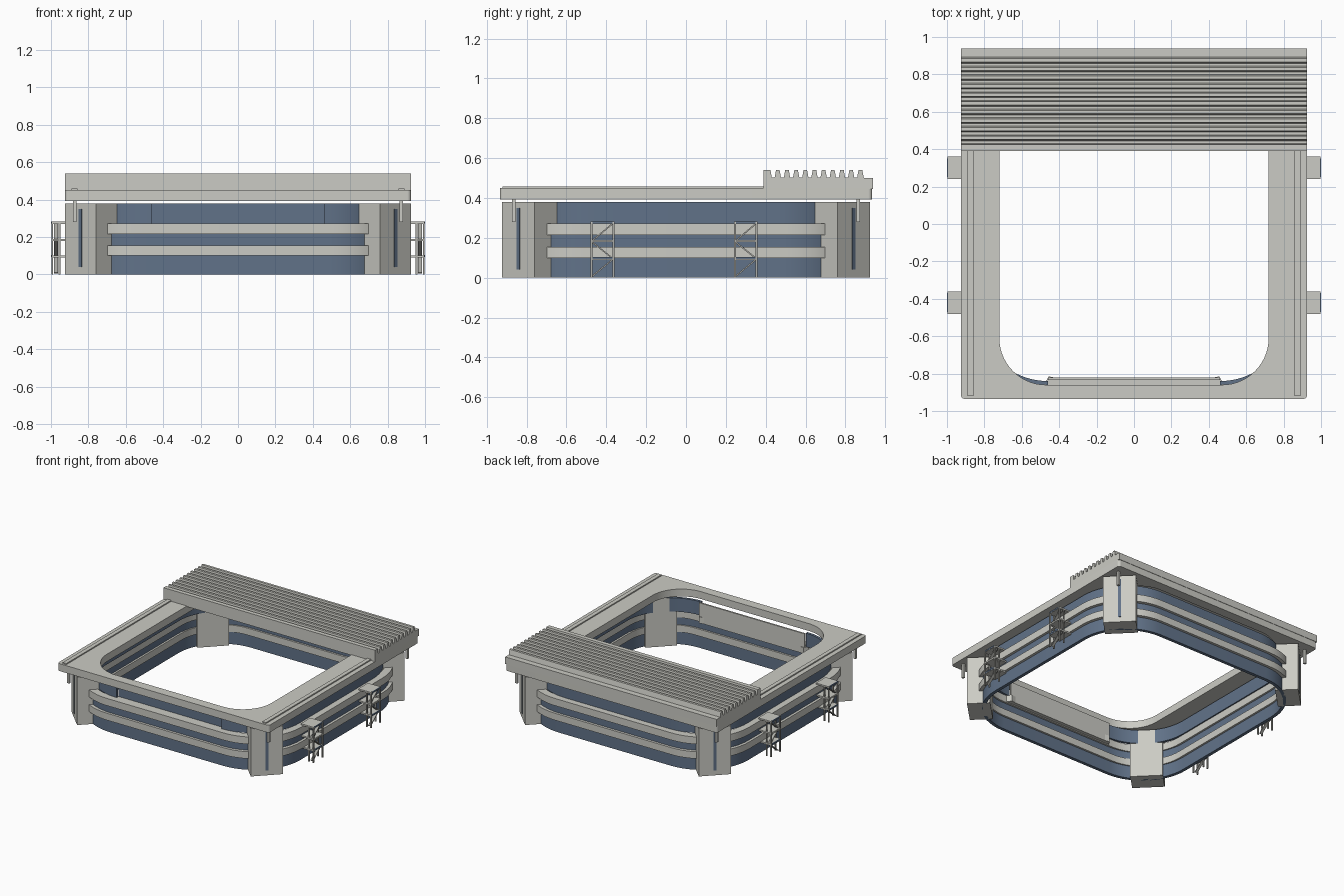
import bpy, bmesh, math
from mathutils import Vector, Matrix

cube = bpy.data.objects.get("Cube")
if cube:
    bpy.data.objects.remove(cube, do_unlink=True)


def material(name, rgb):
    m = bpy.data.materials.new(name)
    m.use_nodes = True
    col = (*rgb, 1)
    m.diffuse_color = col
    m.node_tree.nodes["Principled BSDF"].inputs["Base Color"].default_value = col
    return m


CONCRETE = material("pale concrete", (0.6, 0.6, 0.555))
GLASS = material("blue glass", (0.12, 0.17, 0.25))
STEEL = material("stair steel", (0.42, 0.42, 0.39))


def finish(name, bm, mats, smooth=False):
    bmesh.ops.recalc_face_normals(bm, faces=bm.faces)
    me = bpy.data.meshes.new(name)
    bm.to_mesh(me)
    bm.free()
    for m in mats:
        me.materials.append(m)
    ob = bpy.data.objects.new(name, me)
    bpy.context.collection.objects.link(ob)
    if smooth:
        bpy.ops.object.select_all(action='DESELECT')
        ob.select_set(True)
        bpy.context.view_layer.objects.active = ob
        bpy.ops.object.shade_smooth_by_angle(angle=math.radians(30))
    return ob


def add_box(bm, lo, hi, matrix=Matrix()):
    lo, hi = Vector(lo), Vector(hi)
    scale = Matrix.Diagonal((*(hi - lo), 1))
    bmesh.ops.create_cube(bm, size=1, matrix=matrix @ Matrix.Translation((lo + hi) / 2) @ scale)


def add_beam(bm, a, b, wide, thick):
    a, b = Vector(a), Vector(b)
    turn = (b - a).to_track_quat('Z', 'Y').to_matrix().to_4x4()
    add_box(bm, (-wide / 2, -thick / 2, 0), (wide / 2, thick / 2, (b - a).length),
            Matrix.Translation(a) @ turn)


SEG = 14


def rounded(hx, hy, r):
    # Rounded rectangle, anticlockwise from the +x side
    pts = []
    for k, (sx, sy) in enumerate(((1, 1), (-1, 1), (-1, -1), (1, -1))):
        for i in range(SEG + 1):
            a = math.pi / 2 * (k + i / SEG)
            pts.append((sx * (hx - r) + r * math.cos(a), sy * (hy - r) + r * math.sin(a)))
    return pts


def ring(name, outer, inner, z0, z1, mat, open_front=False):
    bm = bmesh.new()
    loops = [[bm.verts.new((x, y, z)) for x, y in pts]
             for pts, z in ((outer, z0), (outer, z1), (inner, z1), (inner, z0))]
    n = len(outer)
    gap = 3 * (SEG + 1) - 1
    for i in range(n):
        j = (i + 1) % n
        if open_front and i == gap:
            for k in (i, j):
                bm.faces.new([lp[k] for lp in loops])
            continue
        for a in range(4):
            p, q = loops[a], loops[(a + 1) % 4]
            bm.faces.new((p[i], p[j], q[j], q[i]))
    return finish(name, bm, [mat], True)


def wall(name, h, t, z0, z1, mat, **kw):
    return ring(name, rounded(h, h, 0.4), rounded(h - t, h - t, 0.4 - t), z0, z1, mat, **kw)


# Glazed walls and concrete bands
wall("lower_glazing", 0.89, 0.025, 0, 0.25, GLASS)
wall("lower_band", 0.91, 0.06, 0.10, 0.155, CONCRETE)
wall("upper_band", 0.91, 0.06, 0.215, 0.272, CONCRETE)
wall("upper_glazing", 0.86, 0.02, 0.272, 0.38, GLASS, open_front=True)

# Set-back glazed panel and ledge in the middle of the front
bm = bmesh.new()
add_box(bm, (-0.46, -0.835, 0.272), (0.46, -0.822, 0.38))
bm.normal_update()
for f in bm.faces:
    f.material_index = 1 if f.normal.y < -0.5 else 0
finish("front_panel", bm, [CONCRETE, GLASS])
bm = bmesh.new()
ledge = [(-0.49, -0.87), (0.49, -0.87), (0.455, -0.815), (0.42, -0.822), (-0.42, -0.822), (-0.455, -0.815)]
f = bm.faces.new([bm.verts.new((x, y, 0.222)) for x, y in ledge])
top = bmesh.ops.extrude_face_region(bm, geom=[f])["geom"]
bmesh.ops.translate(bm, vec=(0, 0, 0.05), verts=[v for v in top if isinstance(v, bmesh.types.BMVert)])
finish("front_ledge", bm, [CONCRETE])

# Corner piers with slit windows, and posts hanging from the roof
for side, sx in (("left", 1), ("right", -1)):
    for end, sy in (("front", -1), ("back", 1)):
        label = end + "_" + side
        spin = Matrix.Rotation(math.atan2(sy, sx), 4, 'Z')
        bm = bmesh.new()
        add_box(bm, (1.025, -0.117, 0), (1.191, 0.117, 0.38), spin)
        finish(label + "_pier", bm, [CONCRETE])
        bm = bmesh.new()
        add_box(bm, (1.188, -0.011, 0.04), (1.194, 0.011, 0.35), spin)
        finish(label + "_slit_window", bm, [GLASS])
        bm = bmesh.new()
        x, y = 0.873 * sx, 0.865 * sy
        add_box(bm, (x - 0.009, y - 0.009, 0.28), (x + 0.009, y + 0.009, 0.40))
        finish(label + "_roof_post", bm, [CONCRETE])

# Fixed roof ring with rails
ring("roof_ring", rounded(0.925, 0.935, 0.02), rounded(0.72, 0.86, 0.25), 0.392, 0.45, CONCRETE)
for side, sx in (("left", 1), ("right", -1)):
    bm = bmesh.new()
    add_box(bm, (0.873 * sx - 0.016, -0.92, 0.445), (0.873 * sx + 0.016, 0.42, 0.459))
    finish(side + "_roof_rail", bm, [CONCRETE])

# Sliding roof with ribbed top, extruded across the width
profile = [(0.39, 0.445), (0.39, 0.54)]
for i in range(10):
    y = 0.438 + 0.046 * i
    profile += [(y - 0.014, 0.54), (y - 0.007, 0.502), (y + 0.007, 0.502), (y + 0.014, 0.54)]
profile += [(0.885, 0.54), (0.893, 0.5), (0.938, 0.5), (0.938, 0.445)]
bm = bmesh.new()
f = bm.faces.new([bm.verts.new((-0.925, y, z)) for y, z in profile])
far = bmesh.ops.extrude_face_region(bm, geom=[f])["geom"]
bmesh.ops.translate(bm, vec=(1.85, 0, 0), verts=[v for v in far if isinstance(v, bmesh.types.BMVert)])
finish("sliding_roof", bm, [CONCRETE])

# Outside stair towers
LEVELS = (0.09, 0.178, 0.27)
for side, sx in (("left", 1), ("right", -1)):
    for end, yc in (("front", -0.42), ("back", 0.30)):
        label = end + "_" + side
        bm = bmesh.new()
        for x in (0.955, 0.993):
            for y in (yc - 0.055, yc + 0.055):
                add_box(bm, (sx * x - 0.005, y - 0.005, 0), (sx * x + 0.005, y + 0.005, 0.272))
        low = 0
        for i, z in enumerate(LEVELS):
            d = 0.05 if i % 2 == 0 else -0.05
            add_beam(bm, (sx * 0.974, yc - d, low + 0.008), (sx * 0.974, yc + d, z), 0.022, 0.007)
            low = z
        finish(label + "_stair_frame", bm, [STEEL])
        bm = bmesh.new()
        for z in LEVELS:
            xs = sorted((sx * 0.885, sx * 0.998))
            add_box(bm, (xs[0], yc - 0.06, z), (xs[1], yc + 0.06, z + 0.012))
        finish(label + "_stair_landings", bm, [CONCRETE])
        bm = bmesh.new()
        for z in LEVELS[::2]:
            xs = sorted((sx * 0.994, sx * 1.0))
            add_box(bm, (xs[0], yc - 0.05, z + 0.003), (xs[1], yc + 0.05, z + 0.014))
        finish(label + "_stair_edge_panels", bm, [GLASS])
